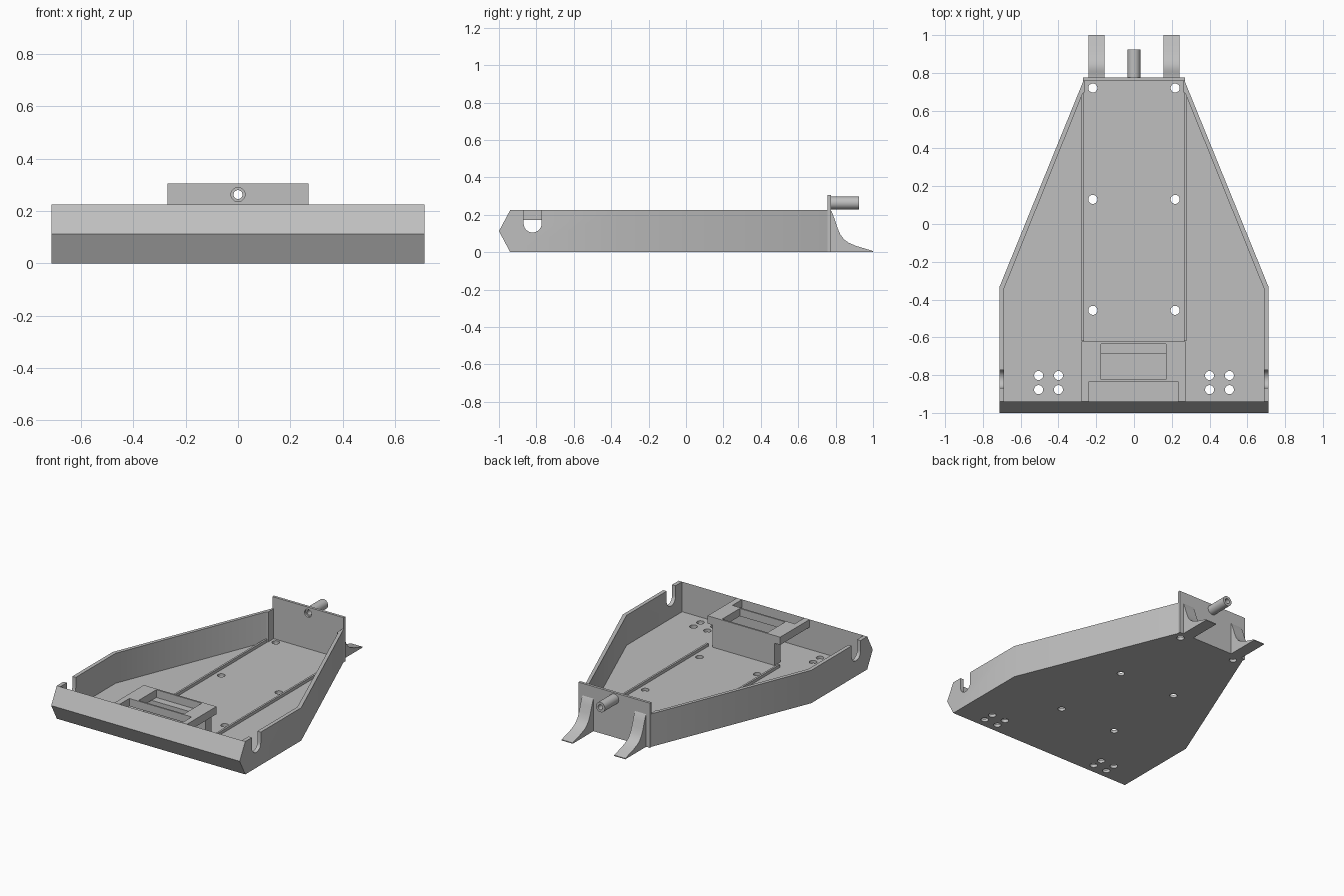
import bpy
import bmesh
from math import cos, sin, pi, radians

if "Cube" in bpy.data.objects:
    bpy.data.objects.remove(bpy.data.objects["Cube"])

grey = bpy.data.materials.new("plain grey")
grey.use_nodes = True
grey.diffuse_color = (0.52, 0.52, 0.52, 1)
grey.node_tree.nodes["Principled BSDF"].inputs["Base Color"].default_value = grey.diffuse_color


def prism(name, points, axis, lo, hi):
    """Extrude a 2D profile along an axis."""
    place = {"x": lambda a, b, h: (h, a, b),
             "y": lambda a, b, h: (a, h, b),
             "z": lambda a, b, h: (a, b, h)}[axis]
    bm = bmesh.new()
    ends = [[bm.verts.new(place(a, b, h)) for a, b in points] for h in (lo, hi)]
    bm.faces.new(ends[0])
    bm.faces.new(ends[1])
    for i in range(len(points)):
        j = (i + 1) % len(points)
        bm.faces.new((ends[0][i], ends[0][j], ends[1][j], ends[1][i]))
    bmesh.ops.recalc_face_normals(bm, faces=bm.faces)
    mesh = bpy.data.meshes.new(name)
    bm.to_mesh(mesh)
    bm.free()
    mesh.materials.append(grey)
    obj = bpy.data.objects.new(name, mesh)
    bpy.context.collection.objects.link(obj)
    return obj


def box(name, x0, x1, y0, y1, z0, z1):
    return prism(name, [(x0, y0), (x1, y0), (x1, y1), (x0, y1)], "z", z0, z1)


def circle(a, b, r, n=28):
    return [(a + r * cos(2 * pi * i / n), b + r * sin(2 * pi * i / n)) for i in range(n)]


def mirrored(half):
    return half + [(-x, y) for x, y in reversed(half)]


def activate(obj):
    bpy.ops.object.select_all(action="DESELECT")
    obj.select_set(True)
    bpy.context.view_layer.objects.active = obj


def cut(obj, cutter):
    cutter.hide_render = True
    mod = obj.modifiers.new("cut", "BOOLEAN")
    mod.operation = "DIFFERENCE"
    mod.solver = "EXACT"
    mod.object = cutter
    activate(obj)
    bpy.ops.object.modifier_apply(modifier=mod.name)
    bpy.data.objects.remove(cutter)


def smooth(obj):
    activate(obj)
    bpy.ops.object.shade_smooth_by_angle(angle=radians(35))


FLOOR, RIM, FRONT = 0.02, 0.225, -0.94

# Tapered tray with its open cavity
tray = prism("tray", mirrored([(0.713, FRONT), (0.713, -0.335), (0.265, 0.765)]), "z", 0, RIM)
cavity = mirrored([(0.687, FRONT - 0.05), (0.687, -0.34), (0.272, 0.69), (0.26, 0.7), (0.26, 0.8)])
cut(tray, prism("cavity_cutter", cavity, "z", FLOOR, 0.4))

# Round-bottomed axle notches in both side walls
notch = [(-0.82 + 0.048 * cos(t), 0.153 + 0.048 * sin(t))
         for t in [pi + pi * i / 14 for i in range(15)]]
notch += [(-0.772, 0.3), (-0.868, 0.3)]
cut(tray, prism("notch_cutter", notch, "x", -0.8, 0.8))

# Mounting holes in the floor
spots = [(0.218, y) for y in (0.72, 0.13, -0.457)]
spots += [(x, y) for x in (0.4, 0.505) for y in (-0.802, -0.877)]
for x, y in spots:
    for side in (-1, 1):
        cut(tray, prism("hole_cutter", circle(side * x, y, 0.024), "z", -0.1, 0.1))
smooth(tray)

# Wedge-shaped front bumper
prism("front_bumper", [(FRONT, 0), (-1, 0.1125), (FRONT, RIM)], "x", -0.713, 0.713)

# Long guide rails on the floor
for side, label in ((-1, "right"), (1, "left")):
    inner, outer = sorted((side * 0.264, side * 0.277))
    box(label + "_rail", inner, outer, -0.62, 0.69, FLOOR - 0.005, FLOOR + 0.02)

# Raised frame behind the bumper, with window and front slot
frame = box("front_frame", -0.277, 0.272, FRONT, -0.622, 0.172, RIM)
cut(frame, box("window_cutter", -0.174, 0.17, -0.824, -0.634, 0.1, 0.3))
cut(frame, box("slot_cutter", -0.238, 0.234, -0.98, -0.835, 0.1, 0.3))
box("frame_support", -0.235, 0.235, -0.685, -0.622, FLOOR - 0.005, 0.172)

# Rear plate and hollow hitch tube
plate = box("rear_plate", -0.27, 0.27, 0.757, 0.775, 0, 0.305)
cut(plate, prism("plate_hole_cutter", circle(0, 0.263, 0.027), "y", 0.7, 0.8))
tube = prism("hitch_tube", circle(0, 0.263, 0.034), "y", 0.77, 0.925)
cut(tube, prism("bore_cutter", circle(0, 0.263, 0.017), "y", 0.7, 1))
smooth(plate)
smooth(tube)

# Concave rear fins
fin = [(0.77, 0), (1, 0), (1, 0.006), (0.96, 0.018), (0.91, 0.033), (0.87, 0.05), (0.845, 0.068),
       (0.825, 0.095), (0.81, 0.13), (0.795, 0.175), (0.78, 0.215), (0.77, 0.23)]
for side, label in ((-1, "right"), (1, "left")):
    lo, hi = sorted((side * 0.157, side * 0.241))
    smooth(prism(label + "_rear_fin", fin, "x", lo, hi))
